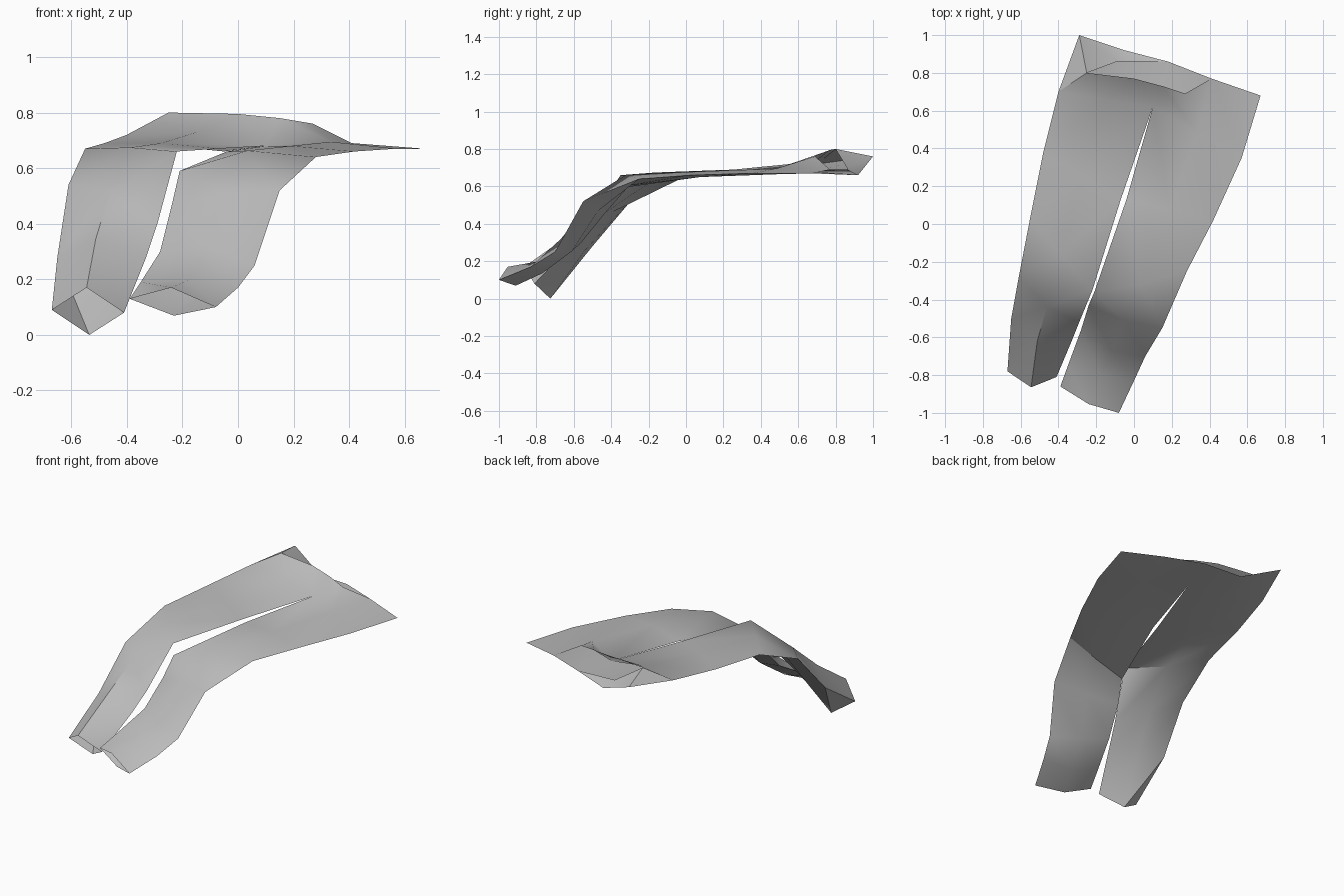
import bpy
import bmesh
import math
from mathutils import Vector

default_cube = bpy.data.objects.get("Cube")
if default_cube:
    bpy.data.objects.remove(default_cube, do_unlink=True)

# Plain grey cloth
cloth = bpy.data.materials.new("grey_cloth")
cloth.use_nodes = True
grey = (0.5, 0.5, 0.5, 1)
cloth.diffuse_color = grey
cloth.node_tree.nodes["Principled BSDF"].inputs["Base Color"].default_value = grey

bm = bmesh.new()


def vert(point):
    return bm.verts.new(point)


def face(*corners):
    return bm.faces.new(corners)


def build_leg(stations):
    """Tube through stations of (outer seam, inner seam, front puff, back puff).

    Returns the last ring as outer, front, inner, back."""
    middles = [(Vector(s[0]) + Vector(s[1])) / 2 for s in stations]
    rings = []
    last = len(stations) - 1
    for i, (outer, inner, front_puff, back_puff) in enumerate(stations):
        along = middles[min(i + 1, last)] - middles[max(i - 1, 0)]
        across = Vector(outer) - Vector(inner)
        normal = along.cross(across).normalized()
        if normal.z < 0:
            normal.negate()
        ring_points = (
            outer,
            middles[i] + normal * front_puff,
            inner,
            middles[i] - normal * back_puff,
        )
        rings.append([vert(point) for point in ring_points])
    for lower, upper in zip(rings, rings[1:]):
        for side in range(len(lower)):
            following = (side + 1) % len(lower)
            face(lower[side], lower[following], upper[following])
            face(lower[side], upper[following], upper[side])
    return rings[-1]


crotch = (0.1, 0.62, 0.68)

# Right leg, from the hem up to the crotch
right_outer, right_front, right_crotch, right_back = build_leg([
    ((-.67, -.78, .09), (-.41, -.81, .08), .11, .11),
    ((-.65, -.5, .28), (-.33, -.62, .28), .09, .03),
    ((-.61, -.28, .54), (-.29, -.52, .4), .06, .01),
    ((-.55, .03, .67), (-.22, -.35, .66), .01, .02),
    ((-.48, .38, .69), (-.07, .13, .67), .01, .01),
    ((-.4, .7, .72), crotch, .03, .03),
])

# Left leg, with a pinched knee and flared hem
left_outer, left_front, left_crotch, left_back = build_leg([
    ((-.08, -1, .1), (-.39, -.86, .13), .06, .05),
    ((0, -.83, .17), (-.35, -.75, .19), .02, .05),
    ((.06, -.7, .25), (-.28, -.56, .3), .06, .03),
    ((.15, -.55, .52), (-.24, -.43, .46), .03, .03),
    ((.28, -.25, .64), (-.21, -.36, .59), .05, .01),
    ((.42, .02, .66), (-.04, .13, .66), .02, .01),
    ((.57, .35, .67), crotch, .02, .01),
])

# Waist rim
right_corner = vert((-.29, 1, .76))
left_corner = vert((.67, .68, .67))
left_fold = vert((.41, .77, .69))
front_rim = [vert(p) for p in (
    (-.25, .8, .8), (0, .77, .795), (.15, .73, .78), (.27, .69, .76))]
back_rim = [vert(p) for p in ((-.05, .92, .66), (.18, .86, .69))]
tuck = vert((-.09, .86, .7))

# Front panel of the hips
face(right_outer, right_front, front_rim[0])
face(right_outer, front_rim[0], right_corner)
face(right_front, front_rim[1], front_rim[0])
face(right_front, right_crotch, front_rim[1])
face(right_crotch, front_rim[2], front_rim[1])
face(left_crotch, left_front, front_rim[2])
face(left_front, front_rim[3], front_rim[2])
face(left_front, left_fold, front_rim[3])
face(left_front, left_outer, left_fold)
face(left_outer, left_corner, left_fold)

# Back panel of the hips
face(right_outer, right_corner, right_back)
face(right_corner, back_rim[0], right_back)
face(right_back, back_rim[0], right_crotch)
face(right_crotch, back_rim[0], back_rim[1])
face(left_crotch, back_rim[1], left_back)
face(back_rim[1], left_fold, left_back)
face(left_fold, left_corner, left_back)
face(left_corner, left_outer, left_back)

# Cloth tucked inside the waist
face(right_corner, front_rim[0], tuck)
face(right_corner, tuck, back_rim[0])
face(back_rim[0], tuck, back_rim[1])

bmesh.ops.remove_doubles(bm, verts=bm.verts[:], dist=0.0001)
bmesh.ops.recalc_face_normals(bm, faces=bm.faces[:])
mesh = bpy.data.meshes.new("trousers")
bm.to_mesh(mesh)
bm.free()
mesh.materials.append(cloth)

trousers = bpy.data.objects.new("trousers", mesh)
bpy.context.collection.objects.link(trousers)
bpy.ops.object.select_all(action="DESELECT")
trousers.select_set(True)
bpy.context.view_layer.objects.active = trousers
bpy.ops.object.shade_smooth_by_angle(angle=math.radians(40))
